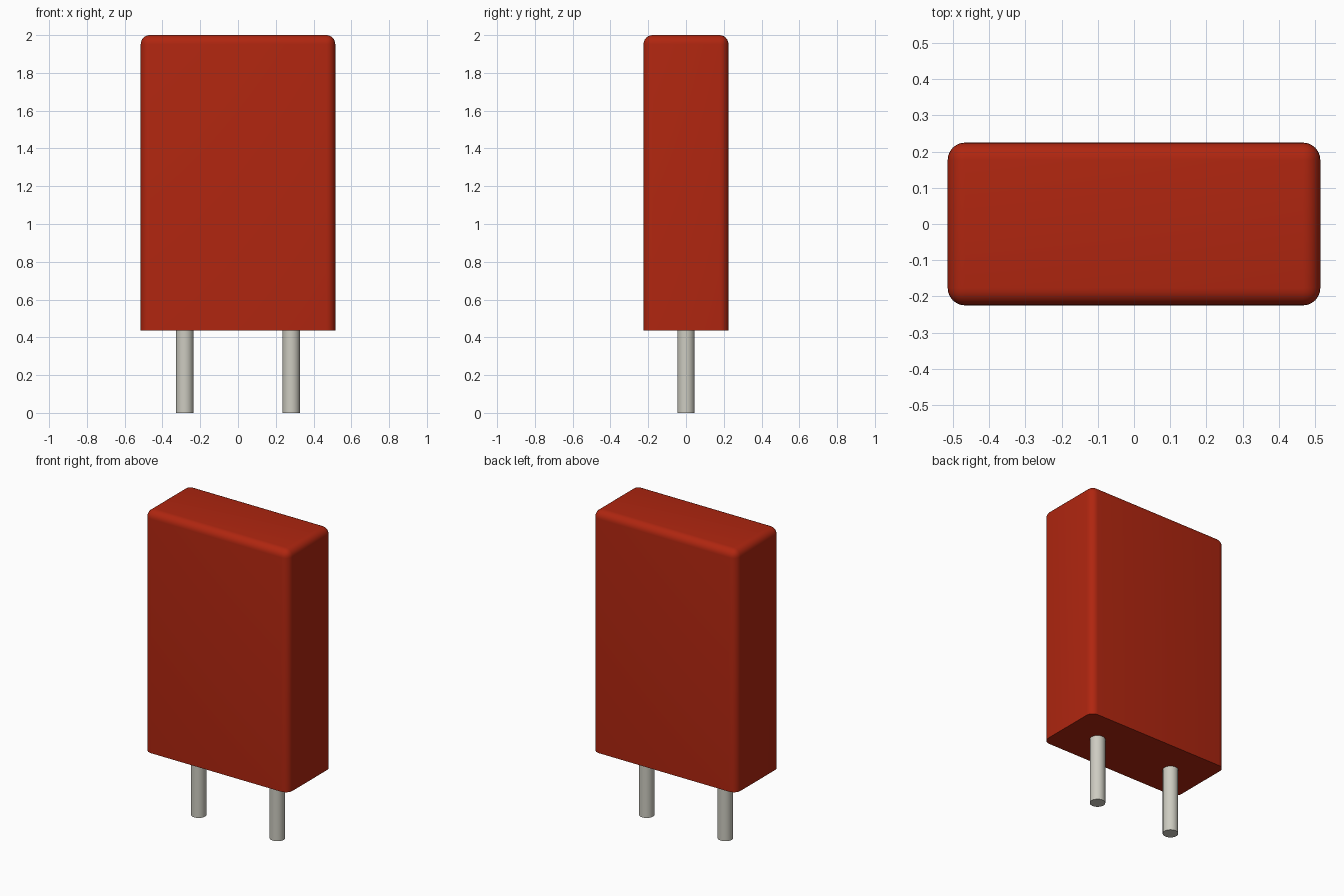
import bpy
import bmesh
import math

cube = bpy.data.objects.get("Cube")
if cube:
    bpy.data.objects.remove(cube, do_unlink=True)

BODY_SIZE = (1.03, 0.45)
BODY_BOTTOM, BODY_TOP = 0.435, 2.0
EDGE_RADIUS = 0.048
PIN_X, PIN_RADIUS = 0.282, 0.046


def make_material(name, rgb, roughness, metallic=0.0):
    mat = bpy.data.materials.new(name)
    mat.use_nodes = True
    mat.diffuse_color = (*rgb, 1.0)
    bsdf = mat.node_tree.nodes["Principled BSDF"]
    bsdf.inputs["Base Color"].default_value = (*rgb, 1.0)
    bsdf.inputs["Roughness"].default_value = roughness
    bsdf.inputs["Metallic"].default_value = metallic
    return mat


def finish(obj, name, mat):
    obj.name = obj.data.name = name
    obj.data.materials.append(mat)
    bpy.ops.object.select_all(action="DESELECT")
    obj.select_set(True)
    bpy.context.view_layer.objects.active = obj
    bpy.ops.object.shade_smooth_by_angle(angle=math.radians(35))


red = make_material("red casing", (0.43, 0.019, 0.005), 0.5)
metal = make_material("tinned metal", (0.61, 0.60, 0.53), 0.4)

# Casing: rounded on the sides and top, sharp around the flat underside
height = BODY_TOP - BODY_BOTTOM
bpy.ops.mesh.primitive_cube_add(size=1, location=(0, 0, BODY_BOTTOM + height / 2))
casing = bpy.context.object
bm = bmesh.new()
bm.from_mesh(casing.data)
bmesh.ops.scale(bm, vec=(*BODY_SIZE, height), verts=bm.verts)
rounded = [e for e in bm.edges if any(v.co.z > 0 for v in e.verts)]
bmesh.ops.bevel(bm, geom=rounded, offset=EDGE_RADIUS, offset_type="OFFSET",
                segments=6, profile=0.5, affect="EDGES")
bm.to_mesh(casing.data)
bm.free()
finish(casing, "casing", red)

# Two round pins, sunk slightly into the underside
pin_length = BODY_BOTTOM + 0.02
for side, name in ((1, "left_pin"), (-1, "right_pin")):
    bpy.ops.mesh.primitive_cylinder_add(vertices=32, radius=PIN_RADIUS, depth=pin_length,
                                        location=(side * PIN_X, 0, pin_length / 2))
    finish(bpy.context.object, name, metal)
